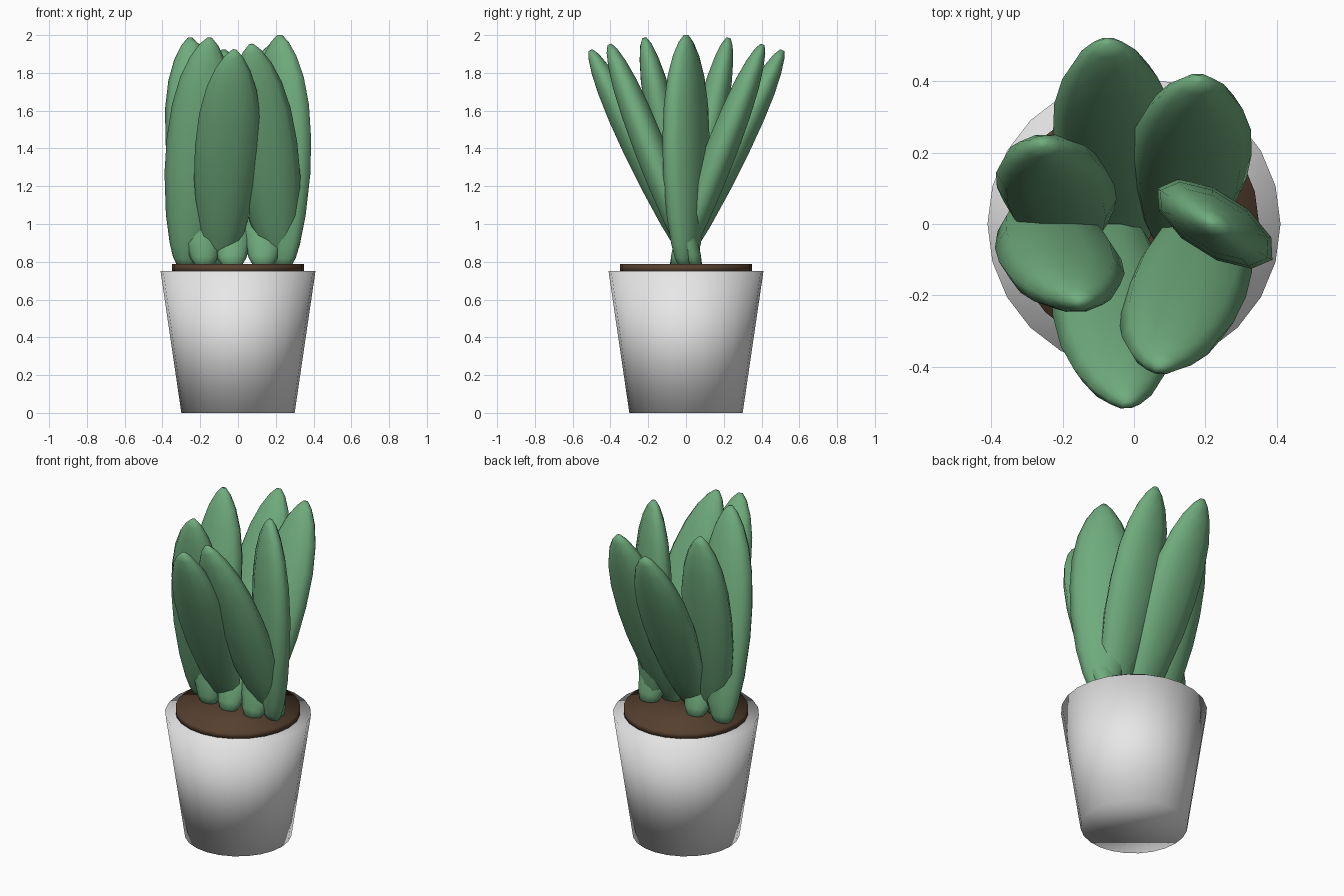
import bpy
import bmesh
import math
from mathutils import Vector

old = bpy.data.objects.get("Cube")
if old:
    bpy.data.objects.remove(old, do_unlink=True)


def make_material(name, color):
    mat = bpy.data.materials.new(name)
    mat.use_nodes = True
    mat.diffuse_color = (*color, 1)
    mat.node_tree.nodes["Principled BSDF"].inputs["Base Color"].default_value = (*color, 1)
    return mat


GREEN = make_material("leaf green", (0.16, 0.41, 0.205))
WHITE = make_material("pot white", (0.8, 0.8, 0.8))
BROWN = make_material("soil brown", (0.09, 0.05, 0.028))


def add_object(name, bm, mat):
    bmesh.ops.recalc_face_normals(bm, faces=bm.faces)
    for face in bm.faces:
        face.smooth = True
    mesh = bpy.data.meshes.new(name)
    bm.to_mesh(mesh)
    bm.free()
    mesh.materials.append(mat)
    obj = bpy.data.objects.new(name, mesh)
    bpy.context.collection.objects.link(obj)


def add_frustum(name, r_low, r_high, z_low, z_high, mat):
    bm = bmesh.new()
    bmesh.ops.create_cone(bm, cap_ends=True, segments=24, radius1=r_low,
                          radius2=r_high, depth=z_high - z_low)
    bmesh.ops.translate(bm, verts=bm.verts, vec=(0, 0, (z_low + z_high) / 2))
    add_object(name, bm, mat)


# Leaf profile: position along the axis, half width, half thickness
PROFILE = [(0, .045, .03), (.04, .075, .047), (.1, .1, .062), (.22, .135, .077),
           (.4, .165, .087), (.55, .172, .088), (.7, .162, .082), (.82, .134, .07),
           (.91, .094, .052), (.97, .05, .032), (1, .014, .012)]
SIDES = 10


def add_leaf(name, base, tip, yaw=0, width=1):
    base, tip = Vector(base), Vector(tip)
    axis = (tip - base).normalized()
    side = Vector((math.cos(yaw), math.sin(yaw), 0))
    wide = (side - axis * side.dot(axis)).normalized() * width
    thick = axis.cross(wide).normalized()
    bm = bmesh.new()
    rings = []
    for t, w, h in PROFILE:
        center = base.lerp(tip, t)
        angles = [math.tau * i / SIDES for i in range(SIDES)]
        rings.append([bm.verts.new(center + wide * w * math.cos(a) + thick * h * math.sin(a))
                      for a in angles])
    for low, high in zip(rings, rings[1:]):
        for i in range(SIDES):
            j = (i + 1) % SIDES
            bm.faces.new((low[i], low[j], high[j], high[i]))
    bm.faces.new(rings[0])
    bm.faces.new(rings[-1])
    add_object(name, bm, GREEN)


# Pot and soil
add_frustum("pot", 0.30, 0.41, 0, 0.75, WHITE)
add_frustum("soil", 0.35, 0.35, 0.745, 0.787, BROWN)

# Leaves crossing at the middle and fanning to the front and back
add_leaf("leaf_front", (-.10, .06, .77), (-.02, -.505, 1.92))
add_leaf("leaf_front_left", (.23, .055, .77), (.07, -.405, 1.95))
add_leaf("leaf_front_right", (-.275, .04, .77), (-.15, -.22, 1.985))
add_leaf("leaf_back", (-.03, -.06, .77), (-.075, .51, 1.92))
add_leaf("leaf_back_left", (.13, -.055, .77), (.18, .405, 1.95))
add_leaf("leaf_back_right", (-.175, -.04, .77), (-.255, .225, 1.985), width=.96)
add_leaf("leaf_side", (.235, 0, .77), (.22, 0, 2.0), yaw=math.radians(-32), width=1.1)
